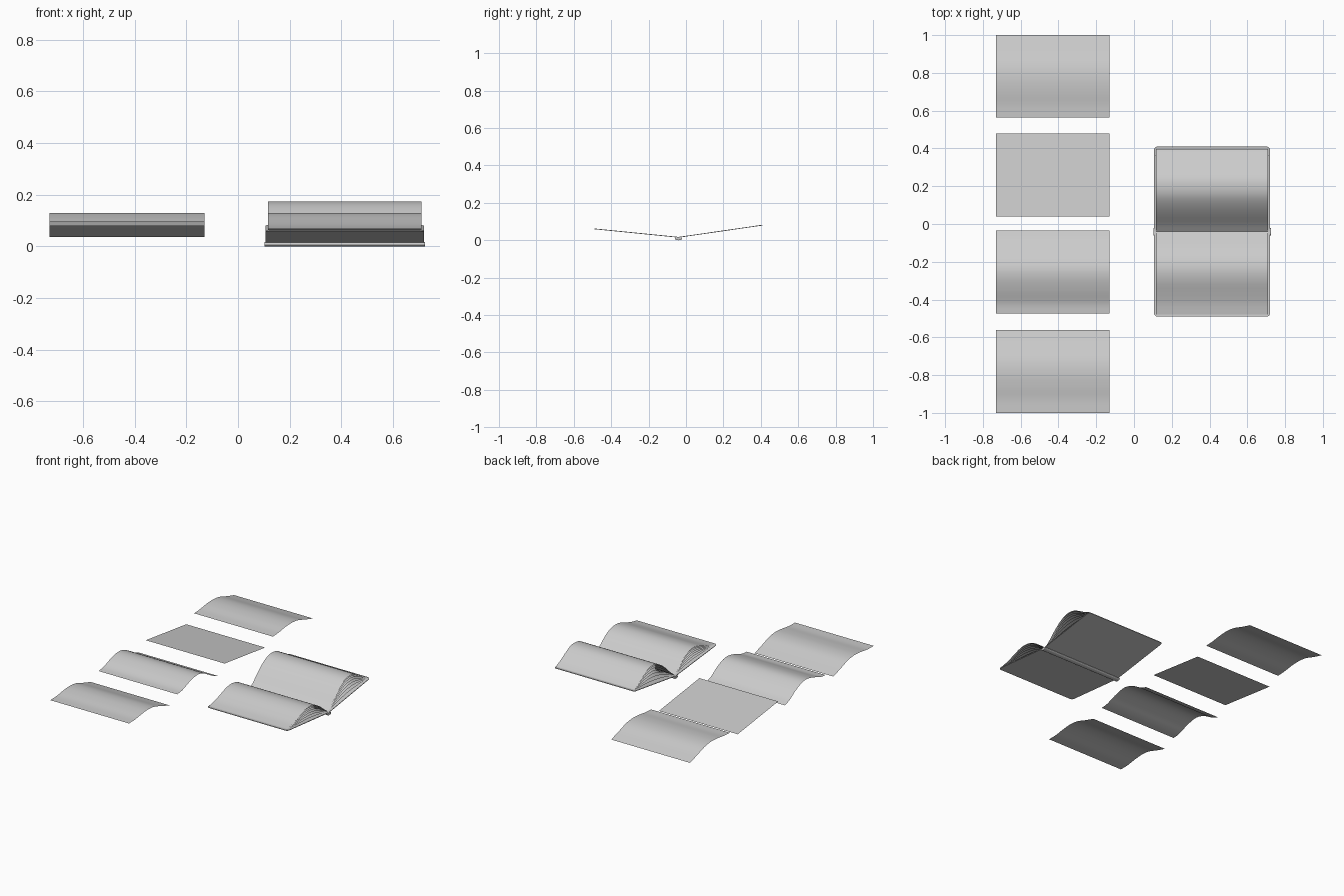
import bpy, bmesh, math
from mathutils import Vector

if "Cube" in bpy.data.objects:
    bpy.data.objects.remove(bpy.data.objects["Cube"])


def smooth_profile(pts, steps=4):
    """Catmull-Rom curve through (y, z) points."""
    p = [Vector(q) for q in pts]
    p = [2 * p[0] - p[1]] + p + [2 * p[-1] - p[-2]]
    out = []
    for i in range(1, len(p) - 2):
        a, b, c, d = p[i - 1:i + 3]
        for k in range(steps):
            t = k / steps
            out.append(0.5 * (2 * b + (c - a) * t + (2 * a - 5 * b + 4 * c - d) * t * t
                              + (3 * b - a - 3 * c + d) * t ** 3))
    return out + [p[-2]]


def finish(name, bm, smooth=True):
    me = bpy.data.meshes.new(name)
    bm.to_mesh(me)
    bm.free()
    ob = bpy.data.objects.new(name, me)
    bpy.context.collection.objects.link(ob)
    if smooth:
        for o in bpy.context.selected_objects:
            o.select_set(False)
        ob.select_set(True)
        bpy.context.view_layer.objects.active = ob
        bpy.ops.object.shade_smooth_by_angle(angle=math.radians(35))
    return ob


def sheet(name, profile, x0, x1):
    """Single paper sheet: profile swept along x, normals up."""
    profile = sorted(profile, key=lambda q: q[0])
    bm = bmesh.new()
    left = [bm.verts.new((x0, y, z)) for y, z in profile]
    right = [bm.verts.new((x1, y, z)) for y, z in profile]
    for i in range(len(profile) - 1):
        bm.faces.new((left[i], right[i], right[i + 1], left[i + 1]))
    return finish(name, bm)


def cover_board(name, hinge, edge, x0, x1, r=0.018, thick=0.004):
    """Thin tilted board with rounded outer corners."""
    hinge, edge = Vector(hinge), Vector(edge)
    length = (edge - hinge).length
    d = (edge - hinge) / length
    outline = [(x0, 0), (x1, 0)]
    for cx, start in ((x1 - r, 0), (x0 + r, 90)):
        for k in range(6):
            a = math.radians(start + 18 * k)
            outline.append((cx + r * math.cos(a), length - r + r * math.sin(a)))
    bm = bmesh.new()
    verts = [bm.verts.new((x, hinge.x + d.x * s, hinge.y + d.y * s)) for x, s in outline]
    face = bm.faces.new(verts)
    ext = bmesh.ops.extrude_face_region(bm, geom=[face])
    top = [v for v in ext["geom"] if isinstance(v, bmesh.types.BMVert)]
    bmesh.ops.translate(bm, verts=top, vec=(0, 0, -thick))
    bmesh.ops.recalc_face_normals(bm, faces=bm.faces)
    return finish(name, bm, False)


# Loose sheets laid in a column
loose = [
    [(-1.0, .080), (-.93, .082), (-.86, .092), (-.79, .097), (-.72, .089), (-.64, .062), (-.56, .037)],
    [(-.475, .080), (-.42, .087), (-.35, .112), (-.28, .129), (-.22, .126),
     (-.15, .097), (-.09, .060), (-.035, .039)],
    [(.04, .095), (.26, .066), (.48, .037)],
    [(.565, .080), (.63, .084), (.70, .094), (.77, .097), (.84, .088), (.92, .062), (1.0, .039)],
]
for i, pts in enumerate(loose):
    sheet(f"loose_sheet_{i + 1}", smooth_profile(pts), -.73, -.13)

# Book covers and spine
hinge = (-.04, .018)
front_edge, back_edge = (-.49, .063), (.41, .083)
cover_board("front_cover", hinge, front_edge, .106, .72)
cover_board("back_cover", hinge, back_edge, .106, .72)

bm = bmesh.new()
bmesh.ops.create_cone(bm, cap_ends=True, segments=16, radius1=.02, radius2=.02, depth=.622)
spine = finish("spine", bm)
spine.rotation_euler = (0, math.radians(90), 0)
spine.scale = (.45, 1, 1)
spine.location = (.413, -.04, .009)

# Fanned book pages: each sheet is the top curve flattened towards its cover
front_top = [(-.04, .020), (-.08, .052), (-.13, .091), (-.18, .118), (-.24, .130),
             (-.30, .122), (-.36, .101), (-.42, .081), (-.478, .070)]
back_top = [(-.04, .020), (0, .052), (.05, .100), (.10, .140), (.15, .167), (.20, .175),
            (.25, .167), (.31, .136), (.36, .107), (.398, .090)]
heights = [1, .93, .82, .68, .52, .34, .14]
for side, top, edge in (("front", front_top, front_edge), ("back", back_top, back_edge)):
    curve = smooth_profile(top, 3)
    slope = (edge[1] - hinge[1]) / (edge[0] - hinge[0])
    for i, h in enumerate(heights):
        prof = []
        for y, z in curve:
            base = hinge[1] + slope * (y - hinge[0]) + .001
            prof.append((y, base + h * (z - base)))
        sheet(f"{side}_page_{i + 1}", prof, .117, .71)
